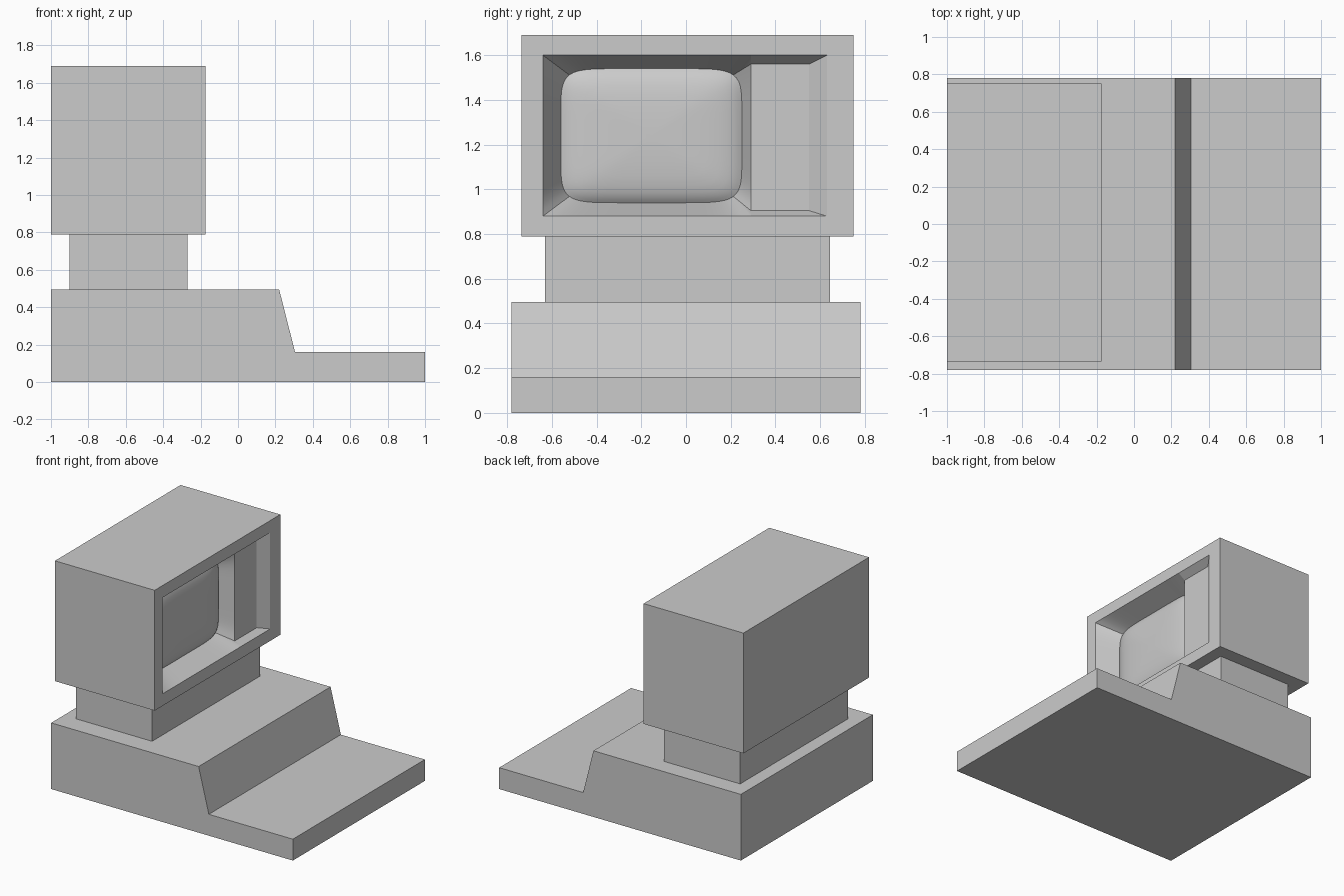
import bpy, bmesh

if "Cube" in bpy.data.objects:
    bpy.data.objects.remove(bpy.data.objects["Cube"])

FRONT = -0.175          # x of the monitor front face


def finish(name, bm, smooth=None):
    bmesh.ops.remove_doubles(bm, verts=bm.verts, dist=1e-5)
    bmesh.ops.recalc_face_normals(bm, faces=bm.faces)
    mesh = bpy.data.meshes.new(name)
    bm.to_mesh(mesh)
    bm.free()
    ob = bpy.data.objects.new(name, mesh)
    bpy.context.collection.objects.link(ob)
    if smooth:
        bpy.ops.object.select_all(action='DESELECT')
        ob.select_set(True)
        bpy.context.view_layer.objects.active = ob
        bpy.ops.object.shade_smooth_by_angle(angle=smooth)
    return ob


def extrude_profile(name, pts, y0, y1):
    bm = bmesh.new()
    face = bm.faces.new([bm.verts.new((x, y0, z)) for x, z in pts])
    out = bmesh.ops.extrude_face_region(bm, geom=[face])
    verts = [v for v in out['geom'] if isinstance(v, bmesh.types.BMVert)]
    bmesh.ops.translate(bm, verts=verts, vec=(0, y1 - y0, 0))
    return finish(name, bm)


def bridge(bm, a, b):
    n = len(a)
    for i in range(n):
        j = (i + 1) % n
        bm.faces.new((a[i], a[j], b[j], b[i]))


def ring(bm, coords):
    # coords are (depth behind the front face, y, z)
    return [bm.verts.new((FRONT - d, y, z)) for d, y, z in coords]


def rect(d, y0, y1, z0, z1):
    return [(d, y0, z0), (d, y1, z0), (d, y1, z1), (d, y0, z1)]


# Stepped base with keyboard ledge, and the neck
extrude_profile("base", [(-1, 0), (1, 0), (1, 0.16), (0.305, 0.16),
                         (0.22, 0.495), (-1, 0.495)], -0.78, 0.78)
extrude_profile("neck", [(-0.9, 0.495), (-0.27, 0.495), (-0.27, 0.79),
                         (-0.9, 0.79)], -0.63, 0.645)

# Monitor case: closed box with a rectangular opening in front
OY0, OY1, OZ0, OZ1 = -0.64, 0.63, 0.88, 1.6
bm = bmesh.new()
back = ring(bm, rect(1 + FRONT, -0.735, 0.75, 0.79, 1.69))
front = ring(bm, rect(0, -0.735, 0.75, 0.79, 1.69))
opening = ring(bm, rect(0, OY0, OY1, OZ0, OZ1))
bm.faces.new(back)
bridge(bm, back, front)
bridge(bm, front, opening)
finish("monitor_case", bm)

# Shallow control panel beside the screen, with sloped surround
PY, PD, PZ0, PZ1 = 0.29, 0.055, 0.905, 1.56
bm = bmesh.new()
o = ring(bm, [(0, PY, OZ0), (0, OY1, OZ0), (0, OY1, OZ1), (0, PY, OZ1)])
p = ring(bm, rect(PD, PY, 0.55, PZ0, PZ1))
for i in range(3):
    bm.faces.new((o[i], o[i + 1], p[i + 1], p[i]))
bm.faces.new(p)
finish("control_panel", bm)

# Matching outlines: squared opening outside, rounded screen edge inside
N = 24
ts = [-1 + 2 * i / N for i in range(N + 1)]
mid_y, mid_z = (OY0 + PY) / 2, (OZ0 + OZ1) / 2
half_y, half_z = (PY - OY0) / 2, (OZ1 - OZ0) / 2
outer, uv = [], []
for t in ts:                                   # bottom
    outer.append((0, mid_y + half_y * t, OZ0))
    uv.append((t, -1))
for t in ts:                                   # panel side
    outer.append((PD, PY, (PZ0 + PZ1) / 2 + (PZ1 - PZ0) / 2 * t))
    uv.append((1, t))
for t in reversed(ts):                         # top
    outer.append((0, mid_y + half_y * t, OZ1))
    uv.append((t, 1))
for t in list(reversed(ts))[1:-1]:             # far side
    outer.append((0, OY0, mid_z + half_z * t))
    uv.append((-1, t))


def screen_ring(s, d):
    pts = []
    for u, v in uv:
        k = s / (abs(u) ** 7 + abs(v) ** 7) ** (1 / 7)
        pts.append((d, -0.155 + 0.405 * u * k, 1.24 + 0.3 * v * k))
    return pts


def add_rings(bm, rings):
    # quads between rings; repeated corner points collapse to triangles
    loops = [ring(bm, r) for r in rings]
    for a, b in zip(loops, loops[1:]):
        bridge(bm, a, b)
    return loops


# Funnel from the opening down to the screen edge
bm = bmesh.new()
add_rings(bm, [outer, screen_ring(1, 0.16)])
finish("screen_surround", bm, 0.7)

# Bulging screen
bm = bmesh.new()
loops = add_rings(bm, [screen_ring(s, 0.11 + 0.05 * (0.4 * s ** 2 + 0.6 * s ** 8))
                       for s in (1, 0.96, 0.91, 0.85, 0.75, 0.6, 0.4, 0.2)])
centre = bm.verts.new((FRONT - 0.11, -0.155, 1.24))
last = loops[-1]
for i in range(len(last)):
    bm.faces.new((last[i], last[(i + 1) % len(last)], centre))
finish("screen", bm, 0.7)

# Point the open recess surfaces toward the viewer side (+x)
for name in ("control_panel", "screen_surround", "screen"):
    mesh = bpy.data.objects[name].data
    if sum(f.normal.x * f.area for f in mesh.polygons) < 0:
        mesh.flip_normals()
